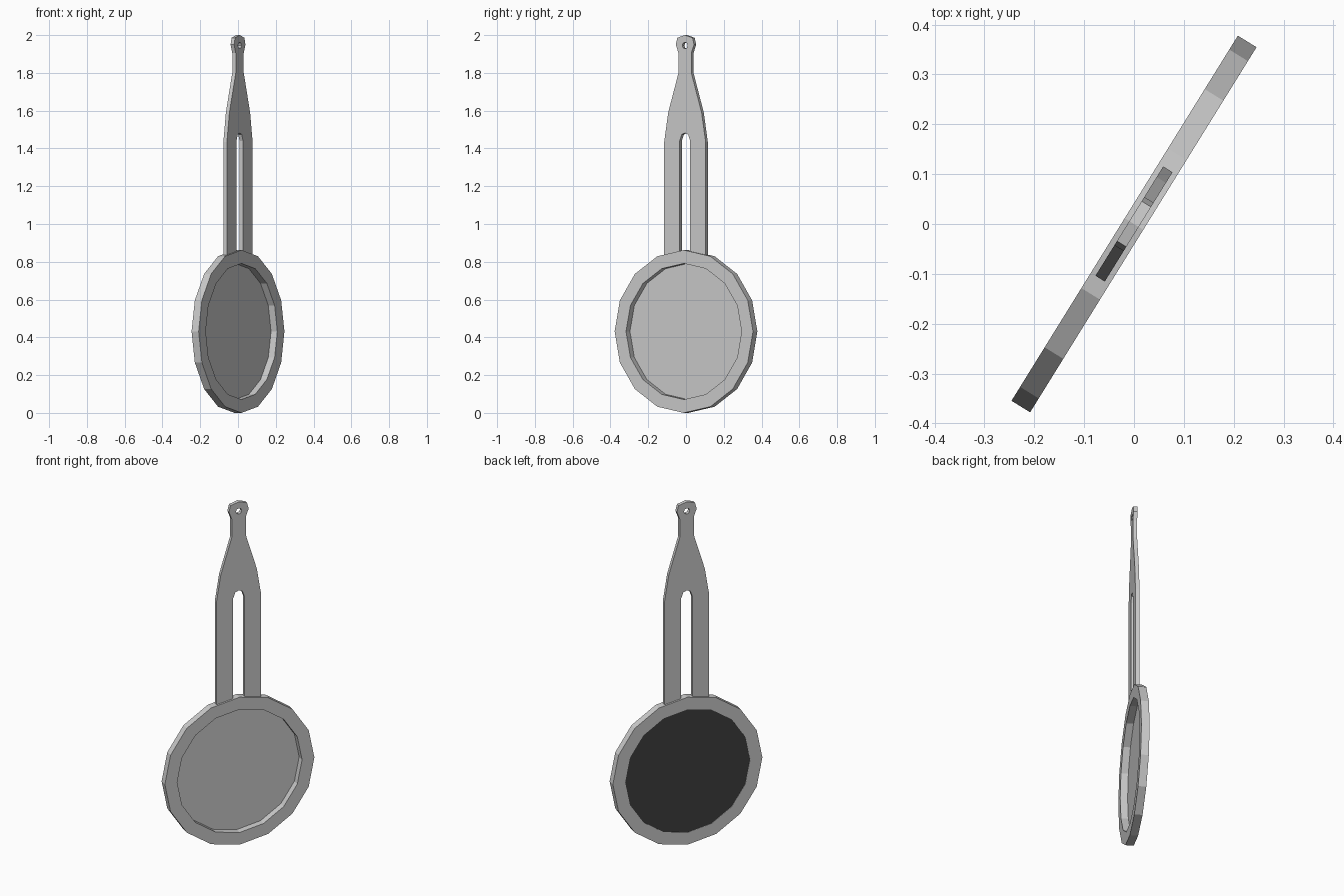
import bpy, bmesh
from math import sin, cos, pi, radians
from mathutils import Matrix

cube = bpy.data.objects.get("Cube")
if cube:
    bpy.data.objects.remove(cube, do_unlink=True)

# Parts are drawn flat (across, up), then stood upright and turned
STAND = Matrix.Rotation(radians(58.2), 4, 'Z') @ Matrix.Rotation(radians(90), 4, 'X')
CENTRE = 0.431
RIM_RADIUS, GLASS_RADIUS = 0.431, 0.36


def circle(radius, sides, height):
    return [(radius * sin(2 * pi * i / sides), height + radius * cos(2 * pi * i / sides))
            for i in range(sides)]


def mirrored(half):
    return half + [(-x, y) for x, y in reversed(half) if x > 0]


def material(name, value):
    mat = bpy.data.materials.new(name)
    mat.use_nodes = True
    colour = (value, value, value, 1)
    mat.diffuse_color = colour
    mat.node_tree.nodes["Principled BSDF"].inputs["Base Color"].default_value = colour
    return mat


def plate(name, outlines, thickness, offset=0):
    """Filled outlines (inner ones become holes) given a thickness."""
    curve = bpy.data.curves.new(name + "_outline", 'CURVE')
    curve.dimensions = '2D'
    curve.fill_mode = 'BOTH'
    curve.extrude = thickness / 2
    for points in outlines:
        spline = curve.splines.new('POLY')
        spline.points.add(len(points) - 1)
        for target, (x, y) in zip(spline.points, points):
            target.co = (x, y, 0, 1)
        spline.use_cyclic_u = True
    helper = bpy.data.objects.new(name + "_helper", curve)
    bpy.context.collection.objects.link(helper)
    graph = bpy.context.evaluated_depsgraph_get()
    mesh = bpy.data.meshes.new_from_object(helper.evaluated_get(graph))
    bpy.data.objects.remove(helper, do_unlink=True)
    bpy.data.curves.remove(curve)

    bm = bmesh.new()
    bm.from_mesh(mesh)
    bmesh.ops.remove_doubles(bm, verts=bm.verts, dist=0.0001)
    bmesh.ops.dissolve_limit(bm, angle_limit=0.01, verts=bm.verts, edges=bm.edges)
    bmesh.ops.recalc_face_normals(bm, faces=bm.faces)
    for face in bm.faces:
        face.smooth = False
    bm.to_mesh(mesh)
    bm.free()
    mesh.name = name
    obj = bpy.data.objects.new(name, mesh)
    obj.matrix_world = STAND @ Matrix.Translation((0, 0, offset))
    bpy.context.collection.objects.link(obj)
    return obj


# Sixteen-sided rim
plate("rim", [circle(RIM_RADIUS, 16, CENTRE), circle(GLASS_RADIUS, 16, CENTRE)], 0.044)

# Recessed panel, light in front and dark behind
panel = plate("panel", [circle(GLASS_RADIUS, 16, CENTRE)], 0.003, -0.019)
panel.data.materials.clear()
panel.data.materials.append(material("panel_front", 0.52))
panel.data.materials.append(material("panel_back", 0.05))
for face in panel.data.polygons:
    face.material_index = 1 if face.normal.z < -0.5 else 0

# Forked handle: slot from its crown down, then the outer edge up to the eyelet
half_handle = [
    (0, 1.482), (0.02, 1.474), (0.033, 1.44), (0.033, 0.81),
    (0.129, 0.81), (0.129, 1.435), (0.104, 1.59), (0.04, 1.8),
    (0.04, 1.905), (0.057, 1.95), (0.047, 1.986), (0, 2.0),
]
handle_outline = half_handle + [(-x, y) for x, y in reversed(half_handle[1:-1])]
plate("handle", [handle_outline, circle(0.017, 8, 1.945)], 0.022)
